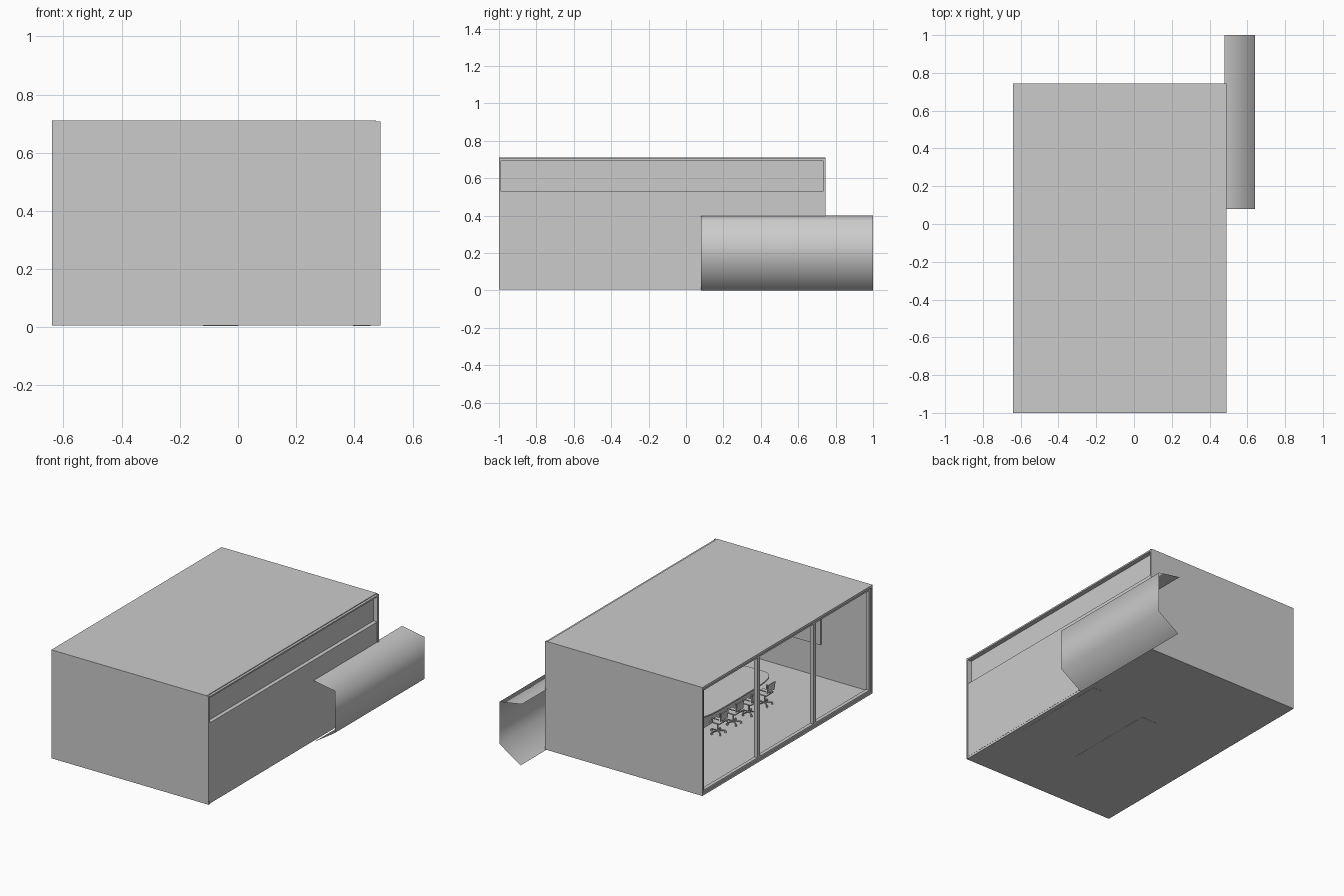
import bpy
import bmesh
from math import cos, sin, pi
from mathutils import Matrix, Vector

if "Cube" in bpy.data.objects:
    bpy.data.objects.remove(bpy.data.objects["Cube"], do_unlink=True)

GREY = (0.6, 0.6, 0.6, 1)
mat = bpy.data.materials.new("plain grey")
mat.use_nodes = True
mat.diffuse_color = GREY
mat.node_tree.nodes["Principled BSDF"].inputs["Base Color"].default_value = GREY


def finish(bm, name, smooth=False):
    mesh = bpy.data.meshes.new(name)
    bm.to_mesh(mesh)
    bm.free()
    mesh.materials.append(mat)
    for poly in mesh.polygons:
        poly.use_smooth = smooth
    obj = bpy.data.objects.new(name, mesh)
    bpy.context.collection.objects.link(obj)
    return obj


def add_box(bm, x0, x1, y0, y1, z0, z1, turn=Matrix()):
    centre = Vector((x0 + x1, y0 + y1, z0 + z1)) / 2
    size = Matrix.Diagonal((x1 - x0, y1 - y0, z1 - z0, 1))
    bmesh.ops.create_cube(bm, size=1, matrix=turn @ Matrix.Translation(centre) @ size)


def box(name, *bounds):
    bm = bmesh.new()
    add_box(bm, *bounds)
    return finish(bm, name)


LEFT, RIGHT, FRONT, BACK = 0.49, -0.64, -1.0, 0.745
BOTTOM, TOP, WALL = 0.006, 0.71, 0.012

# Room shell
box("floor", RIGHT, LEFT - 0.005, FRONT, BACK, BOTTOM, 0.02)
box("roof", RIGHT, 0.475, FRONT, BACK, TOP - 0.015, TOP)
box("roof_lip", 0.475, LEFT, FRONT, BACK, TOP - 0.015, TOP - 0.005)
box("front_wall", RIGHT, LEFT, FRONT, FRONT + WALL, BOTTOM, TOP - 0.002)
box("back_wall", RIGHT, LEFT, BACK - WALL, BACK, BOTTOM, TOP - 0.002)
box("lower_side_wall", 0.455, 0.486, FRONT + WALL, BACK - WALL, 0.02, 0.53)
box("upper_side_wall", 0.45, 0.46, FRONT + WALL, BACK - WALL, 0.53, TOP - 0.015)

# Three open window frames along the right side
bm = bmesh.new()
y_start, y_end = FRONT + WALL, BACK - WALL
pane = (y_end - y_start) / 3
bar = 0.014
for i in range(3):
    a, b = y_start + i * pane, y_start + (i + 1) * pane
    x0, x1 = RIGHT + 0.006, RIGHT + 0.03
    low, high = 0.02, TOP - 0.015
    add_box(bm, x0, x1, a, a + bar, low, high)
    add_box(bm, x0, x1, b - bar, b, low, high)
    add_box(bm, x0, x1, a + bar, b - bar, low, low + bar)
    add_box(bm, x0, x1, a + bar, b - bar, high - bar, high)
finish(bm, "window_frames")

# Bent outer panel, open at both ends and toward the wall
bm = bmesh.new()
profile = [(0.478, 0.40), (0.64, 0.372), (0.64, 0.1), (0.488, 0.0)]
ends = [[bm.verts.new((x, y, z)) for x, z in profile] for y in (0.08, 1.0)]
for i in range(len(profile) - 1):
    bm.faces.new((ends[0][i], ends[0][i + 1], ends[1][i + 1], ends[1][i]))
bm.normal_update()
finish(bm, "curved_side_panel", smooth=True)

# Wall screen and low cabinet
box("wall_screen", -0.28, 0.13, FRONT + WALL, FRONT + WALL + 0.01, 0.23, 0.46)
box("cabinet", 0.395, 0.455, -0.51, 0.16, BOTTOM - 0.001, 0.15)

# Meeting table with a rounded top on a long pedestal
TABLE_X, TABLE_Y = -0.06, -0.245
box("table_pedestal", TABLE_X - 0.06, TABLE_X + 0.06, TABLE_Y - 0.32, TABLE_Y + 0.32,
    BOTTOM - 0.001, 0.14)
bm = bmesh.new()
outline = []
for i in range(48):
    c, s = cos(2 * pi * i / 48), sin(2 * pi * i / 48)
    px = abs(c) ** 0.45 * (1 if c > 0 else -1) * 0.15
    py = abs(s) ** 0.45 * (1 if s > 0 else -1) * 0.39
    outline.append(bm.verts.new((TABLE_X + px, TABLE_Y + py, 0.14)))
top = bmesh.ops.extrude_face_region(bm, geom=[bm.faces.new(outline)])
bmesh.ops.translate(bm, vec=(0, 0, 0.009),
                    verts=[v for v in top["geom"] if isinstance(v, bmesh.types.BMVert)])
bmesh.ops.recalc_face_normals(bm, faces=bm.faces)
finish(bm, "table_top")


# Swivel chair facing +x, on a five-armed base with casters
def chair(name, x, y, angle):
    bm = bmesh.new()
    place = Matrix.Translation((x, y, 0.02)) @ Matrix.Rotation(angle, 4, "Z")
    for i in range(5):
        turn = place @ Matrix.Rotation(2 * pi * i / 5, 4, "Z")
        add_box(bm, 0, 0.045, -0.003, 0.003, 0.012, 0.017, turn)
        add_box(bm, 0.04, 0.05, -0.004, 0.004, 0, 0.011, turn)
    bmesh.ops.create_cone(bm, cap_ends=True, segments=10, radius1=0.005, radius2=0.005,
                          depth=0.06, matrix=place @ Matrix.Translation((0, 0, 0.045)))
    add_box(bm, -0.038, 0.038, -0.038, 0.038, 0.073, 0.08, place)
    lean = place @ Matrix.Translation((-0.038, 0, 0.076)) @ Matrix.Rotation(-0.15, 4, "Y")
    add_box(bm, -0.003, 0.003, -0.005, 0.005, 0, 0.03, lean)
    add_box(bm, -0.004, 0.002, -0.036, 0.036, 0.02, 0.075, lean)
    for side in (-0.04, 0.04):
        add_box(bm, -0.036, 0.015, side - 0.003, side + 0.003, 0.104, 0.109, place)
        add_box(bm, 0.009, 0.015, side - 0.003, side + 0.003, 0.076, 0.104, place)
    finish(bm, name)


for i in range(4):
    y = TABLE_Y + (i - 1.5) * 0.16
    chair(f"right_chair_{i + 1}", TABLE_X - 0.165, y, 0)
    chair(f"left_chair_{i + 1}", TABLE_X + 0.165, y, pi)
